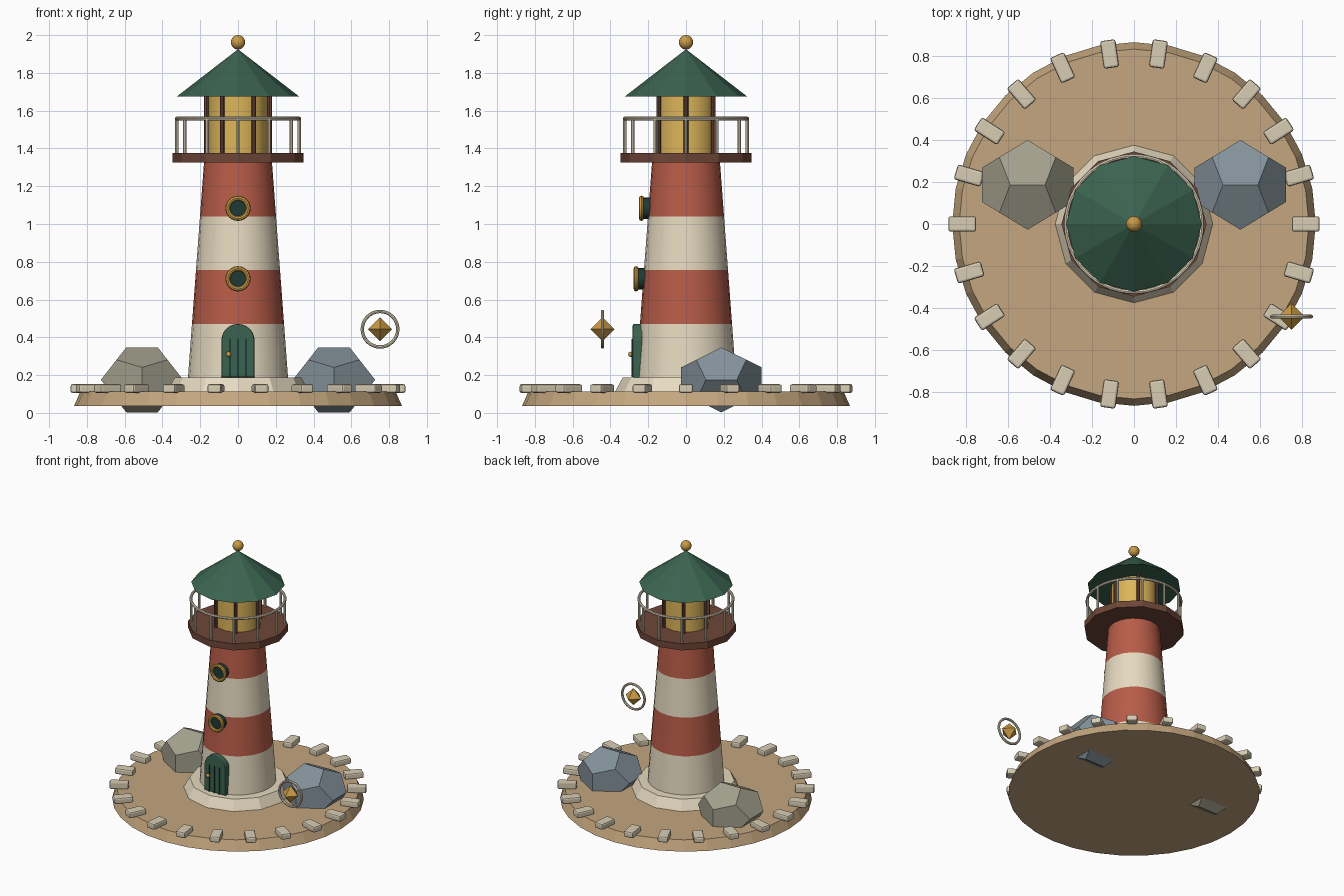
import bpy, bmesh
from math import pi, sin, cos, sqrt, radians
from mathutils import Matrix

if "Cube" in bpy.data.objects:
    bpy.data.objects.remove(bpy.data.objects["Cube"])


def material(name, hexcode):
    m = bpy.data.materials.new(name)
    rgb = [int(hexcode[i:i + 2], 16) / 255 for i in (0, 2, 4)]
    m.diffuse_color = [((c + 0.055) / 1.055) ** 2.4 for c in rgb] + [1]
    m.use_nodes = True
    m.node_tree.nodes["Principled BSDF"].inputs["Base Color"].default_value = m.diffuse_color
    return m


CREAM = material("cream", "E6DAC0")
RED = material("red", "B85C48")
GREEN = material("green", "3B6350")
DARK = material("dark_green", "1F3A33")
BROWN = material("brown", "6E4638")
GOLD = material("gold", "C99A45")
GLASS = material("lamp_glass", "DDB65A")
SAND = material("sand", "C4A67E")
STONE = material("pale_stone", "D8CDB4")
OLIVE = material("olive_rock", "A3A08C")
SLATE = material("slate_rock", "84929A")


def finish(ob, name, mat, smooth=False):
    ob.name = name
    ob.data.materials.append(mat)
    if smooth:
        bpy.ops.object.select_all(action='DESELECT')
        ob.select_set(True)
        bpy.context.view_layer.objects.active = ob
        bpy.ops.object.shade_smooth_by_angle(angle=radians(35))
    return ob


def from_bm(bm, name, mat, smooth=False):
    me = bpy.data.meshes.new(name)
    bm.normal_update()
    bm.to_mesh(me)
    bm.free()
    ob = bpy.data.objects.new(name, me)
    bpy.context.collection.objects.link(ob)
    return finish(ob, name, mat, smooth)


def frustum(name, r1, r2, z1, z2, sides, mat, smooth=False, x=0, y=0):
    bm = bmesh.new()
    bmesh.ops.create_cone(bm, cap_ends=True, segments=sides, radius1=r1, radius2=r2,
                          depth=z2 - z1, matrix=Matrix.Translation((x, y, (z1 + z2) / 2)))
    return from_bm(bm, name, mat, smooth)


def torus(name, loc, major, minor, mat, upright=False, seg=32):
    bpy.ops.mesh.primitive_torus_add(location=loc, major_radius=major, minor_radius=minor,
                                     major_segments=seg, minor_segments=8,
                                     rotation=(pi / 2 if upright else 0, 0, 0))
    return finish(bpy.context.object, name, mat, True)


def ball(name, loc, r, mat):
    bpy.ops.mesh.primitive_uv_sphere_add(segments=16, ring_count=10, radius=r, location=loc)
    return finish(bpy.context.object, name, mat, True)


def box(name, loc, size, mat, turn=0, bevel=0):
    bm = bmesh.new()
    bmesh.ops.create_cube(bm, size=1, matrix=Matrix.Diagonal((*size, 1)))
    if bevel:
        bmesh.ops.bevel(bm, geom=bm.edges[:], offset=bevel, segments=2, profile=0.5, affect='EDGES')
    bm.transform(Matrix.Translation(loc) @ Matrix.Rotation(turn, 4, 'Z'))
    return from_bm(bm, name, mat)


# Island and ring of edging stones
frustum("island", 0.868, 0.835, 0.037, 0.112, 32, SAND)
for i in range(22):
    a = 2 * pi * i / 22
    box(f"edge_stone_{i}", (0.82 * cos(a), 0.82 * sin(a), 0.129), (0.133, 0.074, 0.046),
        STONE, a, 0.011)


# Two dodecahedral boulders, slightly squashed
def boulder(name, loc, mat):
    p = (1 + sqrt(5)) / 2
    bm = bmesh.new()
    s = (1, -1)
    for a in s:
        for b in s:
            for v in ((a / p, 0, b * p), (a * p, b / p, 0), (0, a * p, b / p), (a, b, 1), (a, b, -1)):
                bm.verts.new(v)
    bmesh.ops.convex_hull(bm, input=bm.verts[:])
    bmesh.ops.dissolve_limit(bm, angle_limit=0.02, verts=bm.verts[:], edges=bm.edges[:])
    bmesh.ops.recalc_face_normals(bm, faces=bm.faces[:])
    bm.transform(Matrix.Translation(loc) @ Matrix.Diagonal((0.218 / p, 0.214 / p, 0.172 / p, 1)))
    return from_bm(bm, name, mat)


boulder("left_boulder", (-0.508, 0.187, 0.175), OLIVE)
boulder("right_boulder", (0.508, 0.187, 0.175), SLATE)

# Foundation and striped tower
frustum("foundation", 0.38, 0.335, 0.105, 0.187, 12, CREAM)


def tower_r(z):
    return 0.265 - 0.0746 * (z - 0.186)


for i in range(4):
    z1 = 0.186 + 0.285 * i
    z2 = z1 + 0.285
    frustum(f"tower_band_{i}", tower_r(z1), tower_r(z2), z1, z2, 24, RED if i % 2 else CREAM, True)

# Gallery with railing
frustum("gallery_floor", 0.346, 0.346, 1.325, 1.375, 12, BROWN)
torus("gallery_rail", (0, 0, 1.558), 0.325, 0.01, CREAM, seg=36)
for i in range(12):
    a = 2 * pi * i / 12
    frustum(f"rail_post_{i}", 0.009, 0.009, 1.37, 1.558, 8, CREAM, False,
            0.325 * cos(a), 0.325 * sin(a))

# Lantern room, roof and finial
frustum("lantern_glass", 0.157, 0.157, 1.37, 1.675, 16, GLASS, True)
for i in range(6):
    a = 2 * pi * i / 6
    frustum(f"lantern_post_{i}", 0.012, 0.012, 1.37, 1.68, 8, BROWN, False,
            0.168 * cos(a), 0.168 * sin(a))
frustum("roof", 0.324, 0, 1.675, 1.925, 12, GREEN)
ball("finial", (0, 0, 1.962), 0.038, GOLD)

# Arched door with grooves and knob
bm = bmesh.new()
arch = [(0.088, 0.187)] + [(0.088 * cos(pi * i / 12), 0.383 + 0.088 * sin(pi * i / 12))
                           for i in range(13)] + [(-0.088, 0.187)]
face = bm.faces.new([bm.verts.new((x, -0.282, z)) for x, z in arch])
ext = bmesh.ops.extrude_face_region(bm, geom=[face])
bmesh.ops.translate(bm, vec=(0, 0.07, 0), verts=[v for v in ext["geom"] if isinstance(v, bmesh.types.BMVert)])
bmesh.ops.recalc_face_normals(bm, faces=bm.faces[:])
rim = [e for e in bm.edges if all(v.co.y < -0.28 for v in e.verts)]
bmesh.ops.bevel(bm, geom=rim, offset=0.008, segments=2, profile=0.5, affect='EDGES')
from_bm(bm, "door", GREEN)
for i in (-1, 0, 1):
    box(f"door_groove_{i + 1}", (0.042 * i, -0.283, 0.29), (0.009, 0.012, 0.2), DARK)
ball("door_knob", (-0.05, -0.292, 0.31), 0.014, GOLD)

# Porthole windows
for n, z in (("lower", 0.71), ("upper", 1.083)):
    y = -tower_r(z) - 0.038
    bm = bmesh.new()
    bmesh.ops.create_cone(bm, cap_ends=True, segments=24, radius1=0.056, radius2=0.056, depth=0.07,
                          matrix=Matrix.Translation((0, y + 0.036, z)) @ Matrix.Rotation(pi / 2, 4, 'X'))
    from_bm(bm, n + "_window_pane", DARK, True)
    torus(n + "_window_frame", (0, y, z), 0.054, 0.013, GOLD, True, 24)

# Floating gem inside a ring
gem = (0.752, -0.442, 0.443)
bm = bmesh.new()
for k in range(3):
    for s in (0.064, -0.064):
        v = list(gem)
        v[k] += s
        bm.verts.new(v)
bmesh.ops.convex_hull(bm, input=bm.verts[:])
bmesh.ops.recalc_face_normals(bm, faces=bm.faces[:])
from_bm(bm, "floating_gem", GOLD)
torus("gem_ring", gem, 0.094, 0.009, CREAM, True)
